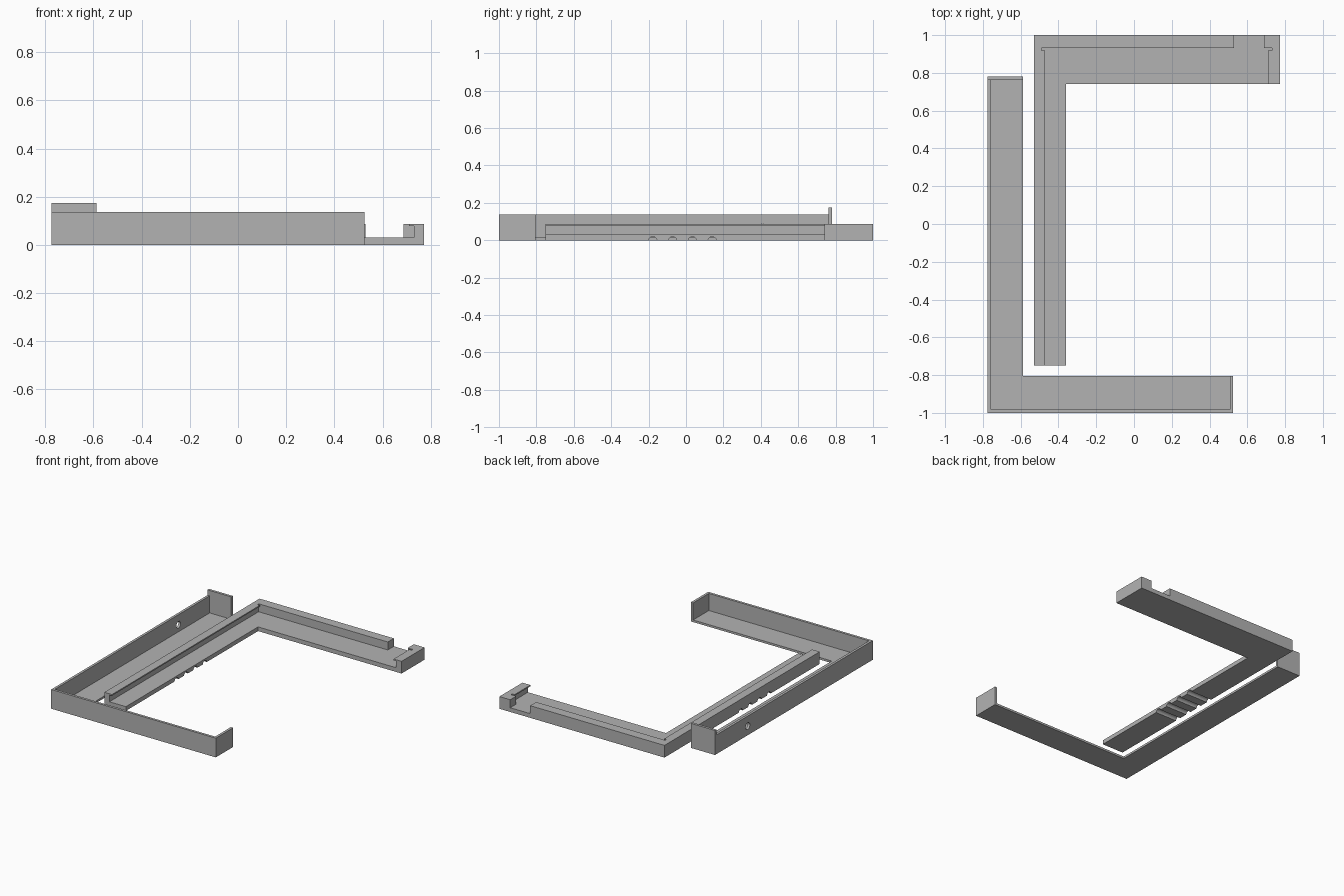
import bpy, bmesh, math
from mathutils import Matrix

cube = bpy.data.objects.get("Cube")
if cube:
    bpy.data.objects.remove(cube, do_unlink=True)

grey = bpy.data.materials.new("plain_grey")
grey.use_nodes = True
grey.diffuse_color = (0.45, 0.45, 0.45, 1)
grey.node_tree.nodes["Principled BSDF"].inputs["Base Color"].default_value = grey.diffuse_color


def add_object(name, bm):
    bmesh.ops.recalc_face_normals(bm, faces=bm.faces)
    mesh = bpy.data.meshes.new(name)
    bm.to_mesh(mesh)
    bm.free()
    mesh.materials.append(grey)
    obj = bpy.data.objects.new(name, mesh)
    bpy.context.collection.objects.link(obj)
    return obj


def prism(name, outline, z0, z1):
    bm = bmesh.new()
    face = bm.faces.new([bm.verts.new((x, y, z0)) for x, y in outline])
    top = bmesh.ops.extrude_face_region(bm, geom=[face])["geom"]
    verts = [v for v in top if isinstance(v, bmesh.types.BMVert)]
    bmesh.ops.translate(bm, verts=verts, vec=(0, 0, z1 - z0))
    return add_object(name, bm)


def box(name, x0, x1, y0, y1, z0, z1):
    return prism(name, [(x0, y0), (x1, y0), (x1, y1), (x0, y1)], z0, z1)


def rod(name, x, y, z, radius, length, sides=24):
    # Cylinder lying along x
    bm = bmesh.new()
    place = Matrix.Translation((x, y, z)) @ Matrix.Rotation(math.pi / 2, 4, "Y")
    bmesh.ops.create_cone(bm, cap_ends=True, segments=sides, radius1=radius,
                          radius2=radius, depth=length, matrix=place)
    return add_object(name, bm)


def carve(obj, cutters):
    # Subtract the cutters, bake the result and discard them
    for cutter in cutters:
        mod = obj.modifiers.new("cut", "BOOLEAN")
        mod.operation, mod.solver, mod.object = "DIFFERENCE", "EXACT", cutter
    deps = bpy.context.evaluated_depsgraph_get()
    mesh = bpy.data.meshes.new_from_object(obj.evaluated_get(deps))
    obj.modifiers.clear()
    obj.data = mesh
    for cutter in cutters:
        bpy.data.objects.remove(cutter, do_unlink=True)


# Outer tray: L-shaped channel, open on its inner sides
LEFT, FRONT, END_X, END_Y = -0.775, -1.0, 0.525, 0.78
WALL = 0.018
IN_X, IN_Y = -0.587, -0.805
tray = prism("outer_tray", [(LEFT, FRONT), (END_X, FRONT), (END_X, IN_Y),
                            (IN_X, IN_Y), (IN_X, END_Y), (LEFT, END_Y)], 0, 0.137)
carve(tray, [
    box("tray_cavity", LEFT + WALL, END_X - WALL, FRONT + WALL, END_Y - WALL, 0.015, 0.3),
    rod("wall_hole", LEFT, 0.41, 0.065, 0.024, 0.1),
])

# Raised tab on the tray's end wall
box("end_tab", LEFT, IN_X, END_Y - WALL, END_Y, 0.137, 0.175)

# Inner frame: L-shaped bracket with an undercut panel groove
B_LEFT, B_RIGHT, B_FRONT, B_BACK = -0.53, 0.773, -0.75, 1.0
FLOOR, TOP = 0.03, 0.087
frame = prism("inner_frame", [(B_LEFT, B_FRONT), (-0.36, B_FRONT), (-0.36, 0.74),
                              (B_RIGHT, 0.74), (B_RIGHT, B_BACK), (B_LEFT, B_BACK)], 0, TOP)
cutters = [
    box("frame_opening", -0.47, 0.71, -1.2, 0.925, FLOOR, 0.2),
    box("panel_groove", -0.49, 0.73, -1.3, 0.92, FLOOR, 0.078),
    box("back_slit", -0.49, 0.73, 0.918, 0.932, FLOOR, 0.3),
    box("back_notch", 0.53, 0.688, 0.9, 1.2, FLOOR, 0.25),
]
# Cable grooves across the underside
for i in range(4):
    cutters.append(rod("cable_groove", -0.45, -0.178 + i * 0.106, -0.004, 0.023, 0.5))
carve(frame, cutters)
